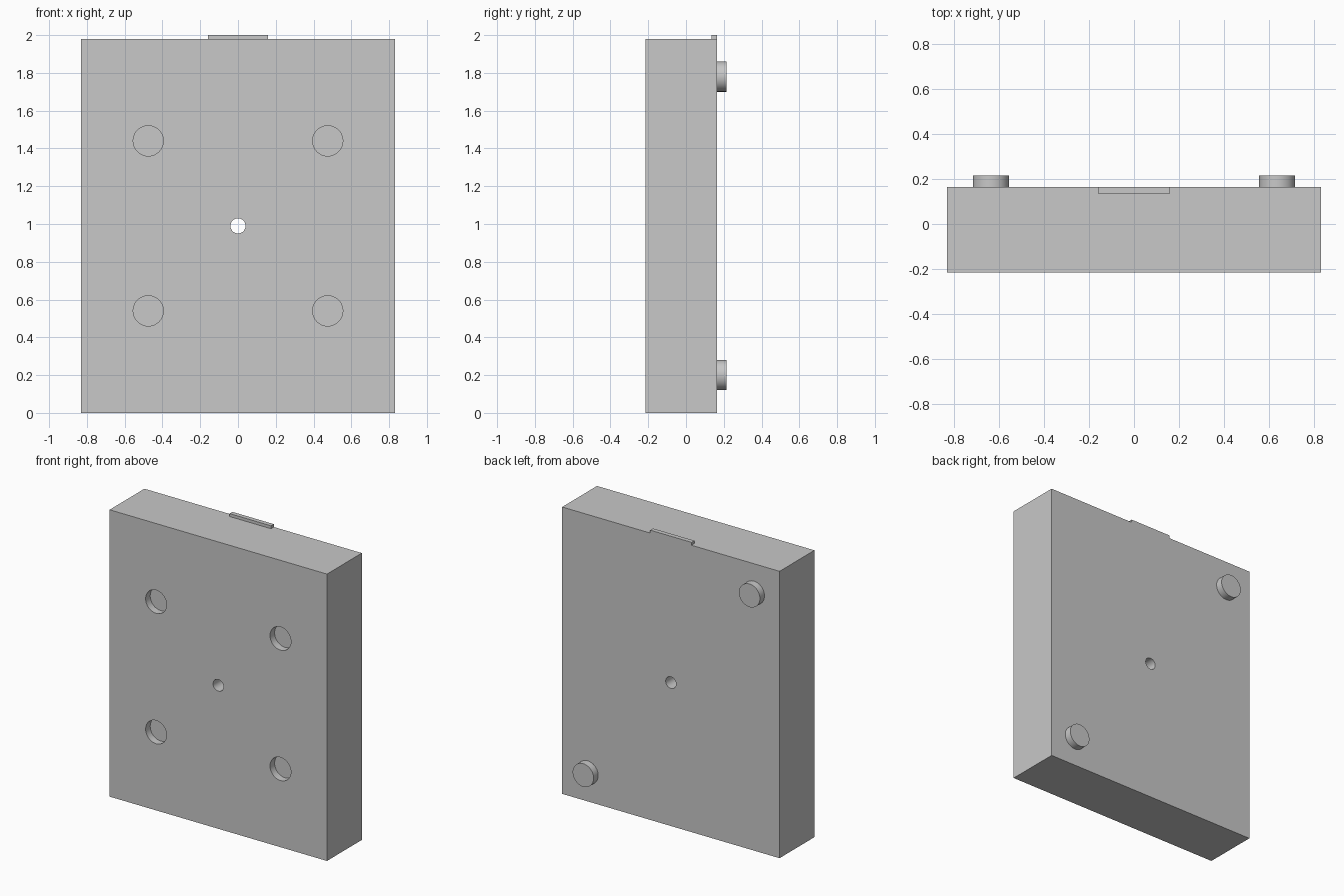
import bpy
from math import radians

default = bpy.data.objects.get("Cube")
if default:
    bpy.data.objects.remove(default, do_unlink=True)

# Single flat colour
grey = bpy.data.materials.new("light grey")
grey.use_nodes = True
colour = (0.58, 0.58, 0.58, 1)
grey.diffuse_color = colour
grey.node_tree.nodes["Principled BSDF"].inputs["Base Color"].default_value = colour

FRONT, BACK, TOP = -0.215, 0.165, 1.98
HALF_WIDTH = 0.83
DISC_RADIUS, DISC_DEPTH = 0.08, 0.05


def finish(obj, name):
    obj.name = name
    obj.data.materials.append(grey)
    return obj


def box(name, x, y, z):
    """Box from (low, high) ranges on each axis."""
    ranges = (x, y, z)
    bpy.ops.mesh.primitive_cube_add(size=1, location=[(a + b) / 2 for a, b in ranges])
    obj = bpy.context.object
    obj.scale = [b - a for a, b in ranges]
    bpy.ops.object.transform_apply(location=False, rotation=False, scale=True)
    return finish(obj, name)


def disc(name, x, z, radius, y0, y1):
    """Cylinder lying along y."""
    bpy.ops.mesh.primitive_cylinder_add(
        vertices=48, radius=radius, depth=y1 - y0,
        location=(x, (y0 + y1) / 2, z), rotation=(radians(90), 0, 0))
    obj = finish(bpy.context.object, name)
    bpy.ops.object.shade_smooth_by_angle(angle=radians(30))
    return obj


def cut(body, cutter):
    cutter.hide_render = True
    cutter.hide_viewport = True
    mod = body.modifiers.new(cutter.name, "BOOLEAN")
    mod.operation = "DIFFERENCE"
    mod.solver = "EXACT"
    mod.object = cutter


# Main block
body = box("block", (-HALF_WIDTH, HALF_WIDTH), (FRONT, BACK), (0, TOP))

# Four shallow round sockets in the front
for x in (-0.475, 0.475):
    for z in (0.54, 1.44):
        cut(body, disc("socket_cutter", x, z, DISC_RADIUS, FRONT - 0.05, FRONT + DISC_DEPTH))

# Through hole in the middle
cut(body, disc("centre_hole_cutter", 0, TOP / 2, 0.04, FRONT - 0.1, BACK + 0.1))

# Apply the cuts and remove the cutters
bpy.context.view_layer.update()
graph = bpy.context.evaluated_depsgraph_get()
result = bpy.data.meshes.new_from_object(body.evaluated_get(graph))
body.modifiers.clear()
body.data = result
for obj in [o for o in bpy.data.objects if "_cutter" in o.name]:
    bpy.data.objects.remove(obj, do_unlink=True)
bpy.ops.object.select_all(action="DESELECT")
body.select_set(True)
bpy.context.view_layer.objects.active = body
bpy.ops.object.shade_smooth_by_angle(angle=radians(30))

# Two pegs at opposite corners of the back
disc("upper_peg", -0.635, 1.78, DISC_RADIUS, BACK, BACK + DISC_DEPTH)
disc("lower_peg", 0.635, 0.2, DISC_RADIUS, BACK, BACK + DISC_DEPTH)

# Thin tab along the top back edge
box("top_tab", (-0.158, 0.158), (0.134, BACK), (TOP, 2.0))
